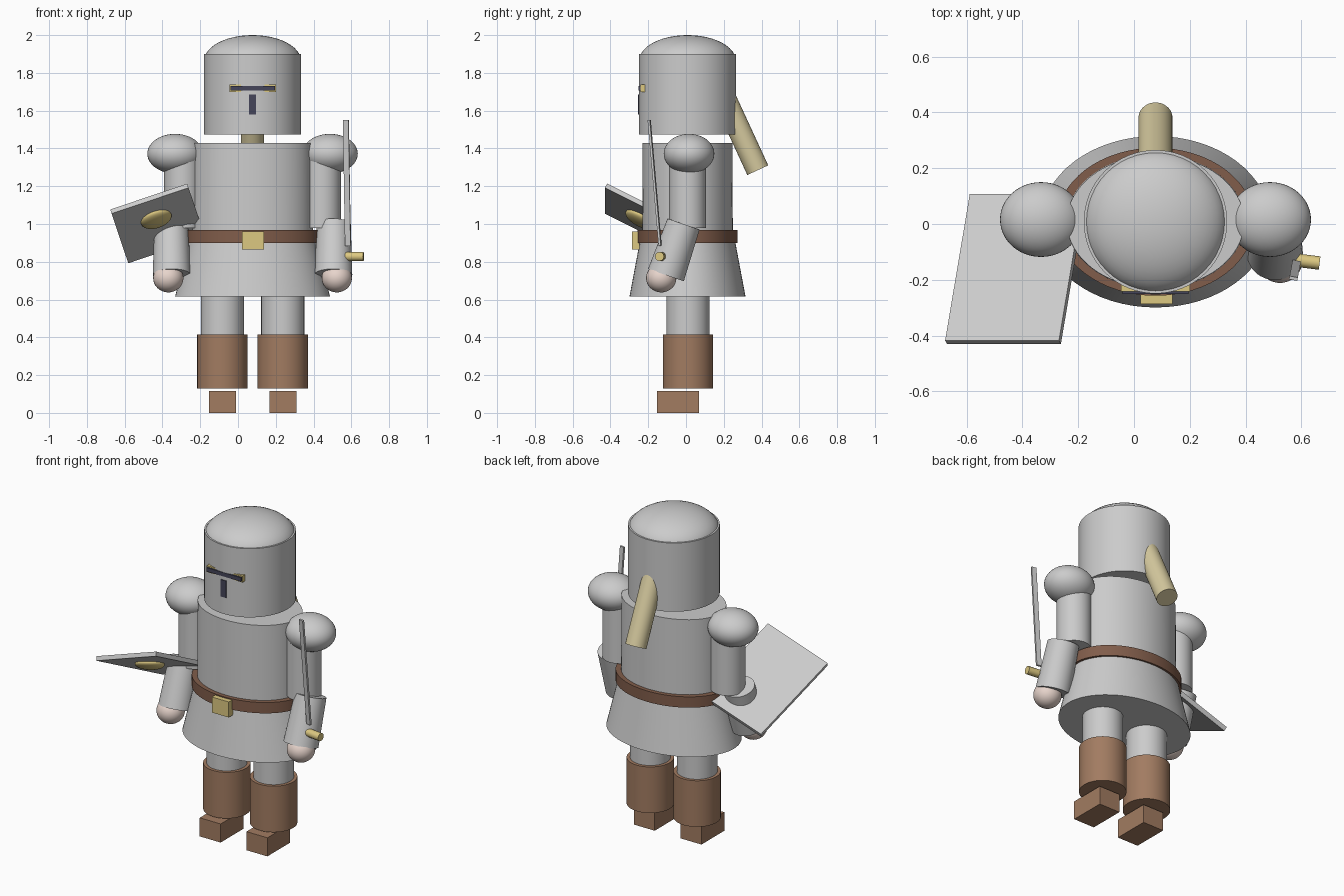
import bpy, math
from mathutils import Vector, Matrix

if "Cube" in bpy.data.objects:
    bpy.data.objects.remove(bpy.data.objects["Cube"])

CX, CY = 0.077, 0.008   # body axis


def material(name, rgb):
    m = bpy.data.materials.new(name)
    m.diffuse_color = (*rgb, 1)
    m.use_nodes = True
    m.node_tree.nodes["Principled BSDF"].inputs["Base Color"].default_value = m.diffuse_color
    return m


LEATHER = material("leather", (0.36, 0.20, 0.12))
BELT = material("belt_leather", (0.22, 0.11, 0.07))
GOLD = material("gold", (0.72, 0.58, 0.22))
CREST = material("crest", (0.66, 0.58, 0.34))
SKIN = material("skin", (0.80, 0.66, 0.60))
DARK = material("dark", (0.06, 0.06, 0.10))


def finish(name, mat, smooth=True):
    ob = bpy.context.object
    ob.name = name
    if mat:
        ob.data.materials.append(mat)
    if smooth:
        bpy.ops.object.transform_apply(location=False, rotation=True, scale=True)
        bpy.ops.object.shade_smooth_by_angle(angle=math.radians(35))
    return ob


def cone(name, z0, z1, r0, r1, x=CX, y=CY, sx=1.0, mat=None):
    """Upright (optionally elliptical) cone or cylinder."""
    bpy.ops.mesh.primitive_cone_add(vertices=64, radius1=r0, radius2=r1, depth=z1 - z0,
                                    location=(x, y, (z0 + z1) / 2))
    bpy.context.object.scale = (sx, 1, 1)
    return finish(name, mat)


def rod(name, a, b, r0, r1, mat=None, sides=48):
    """Round part running from point a to point b."""
    a, b = Vector(a), Vector(b)
    d = b - a
    bpy.ops.mesh.primitive_cone_add(vertices=sides, radius1=r0, radius2=r1, depth=d.length,
                                    location=(a + b) / 2,
                                    rotation=d.to_track_quat('Z', 'Y').to_euler())
    return finish(name, mat)


def ball(name, loc, radii, mat=None, rot=(0, 0, 0)):
    bpy.ops.mesh.primitive_uv_sphere_add(segments=48, ring_count=24, radius=1,
                                         location=loc, rotation=rot)
    bpy.context.object.scale = radii
    return finish(name, mat)


def box(name, loc, size, mat=None, rot=(0, 0, 0)):
    bpy.ops.mesh.primitive_cube_add(size=1, location=loc, rotation=rot)
    bpy.context.object.scale = size
    return finish(name, mat, smooth=False)


# Torso, skirt and belt (elliptical)
OVAL = 1.335
cone("torso", 0.90, 1.43, 0.240, 0.238, sx=OVAL)
cone("skirt", 0.617, 0.92, 0.307, 0.250, sx=OVAL)
cone("belt", 0.90, 0.967, 0.265, 0.265, sx=OVAL, mat=BELT)
box("belt_buckle", (0.08, -0.267, 0.913), (0.115, 0.04, 0.096), GOLD)

# Helmet with domed top, visor slits and crest
cone("helmet", 1.475, 1.90, 0.257, 0.257)
ball("helmet_dome", (CX, CY, 1.865), (0.256, 0.256, 0.135))
box("visor_frame", (CX, -0.228, 1.719), (0.246, 0.026, 0.040), GOLD)
box("visor_slit", (CX, -0.233, 1.719), (0.236, 0.036, 0.024), DARK)
box("breath_slit", (CX, -0.235, 1.632), (0.036, 0.036, 0.105), DARK)
rod("crest_tail", (CX, 0.17, 1.74), (CX, 0.38, 1.285), 0.061, 0.061, CREST)

# Arms and legs, mirrored about the body axis
for side, s in (("left", -1), ("right", 1)):
    ball(side + "_shoulder", (CX + s * 0.410, 0.016, 1.372), (0.147, 0.134, 0.105))
    cone(side + "_upper_arm", 0.98, 1.37, 0.098, 0.098, x=CX + s * 0.370)
    rod(side + "_forearm", (CX + s * 0.428, -0.106, 0.73), (CX + s * 0.430, -0.013, 1.0),
        0.100, 0.090)
    ball(side + "_hand", (CX + s * 0.446, -0.131, 0.714), (0.080, 0.080, 0.076), SKIN)

    leg_x = CX + s * 0.160
    cone(side + "_leg", 0.38, 0.75, 0.114, 0.114, x=leg_x, y=0.01)
    cone(side + "_boot", 0.13, 0.415, 0.133, 0.133, x=leg_x, y=0.01, mat=LEATHER)
    box(side + "_foot", (leg_x, -0.042, 0.058), (0.143, 0.223, 0.115), LEATHER)

# Sword: thin blade leaning forward, round guard
tip, root = Vector((0.571, -0.195, 1.55)), Vector((0.582, -0.137, 0.885))
box("sword_blade", (tip + root) / 2, (0.030, 0.012, (tip - root).length), None,
    (tip - root).to_track_quat('Z', 'Y').to_euler())
rod("sword_guard", (0.490, -0.118, 0.828), (0.665, -0.140, 0.828), 0.024, 0.024, GOLD, 12)

# Shield: tilted plate with an oval boss under its front edge
u = Vector((0.41, 0.0, 0.138)).normalized()
n = u.cross(Vector((0.08, 0.528, -0.267))).normalized()
v = n.cross(u)
tilt = Matrix((u, v, n)).transposed().to_euler()
centre = Vector((-0.425, -0.161, 1.003))
box("shield", centre, (0.430, 0.594, 0.026), None, tilt)
ball("shield_boss", centre - v * 0.085 - n * 0.018, (0.084, 0.084, 0.030), GOLD, tilt)
